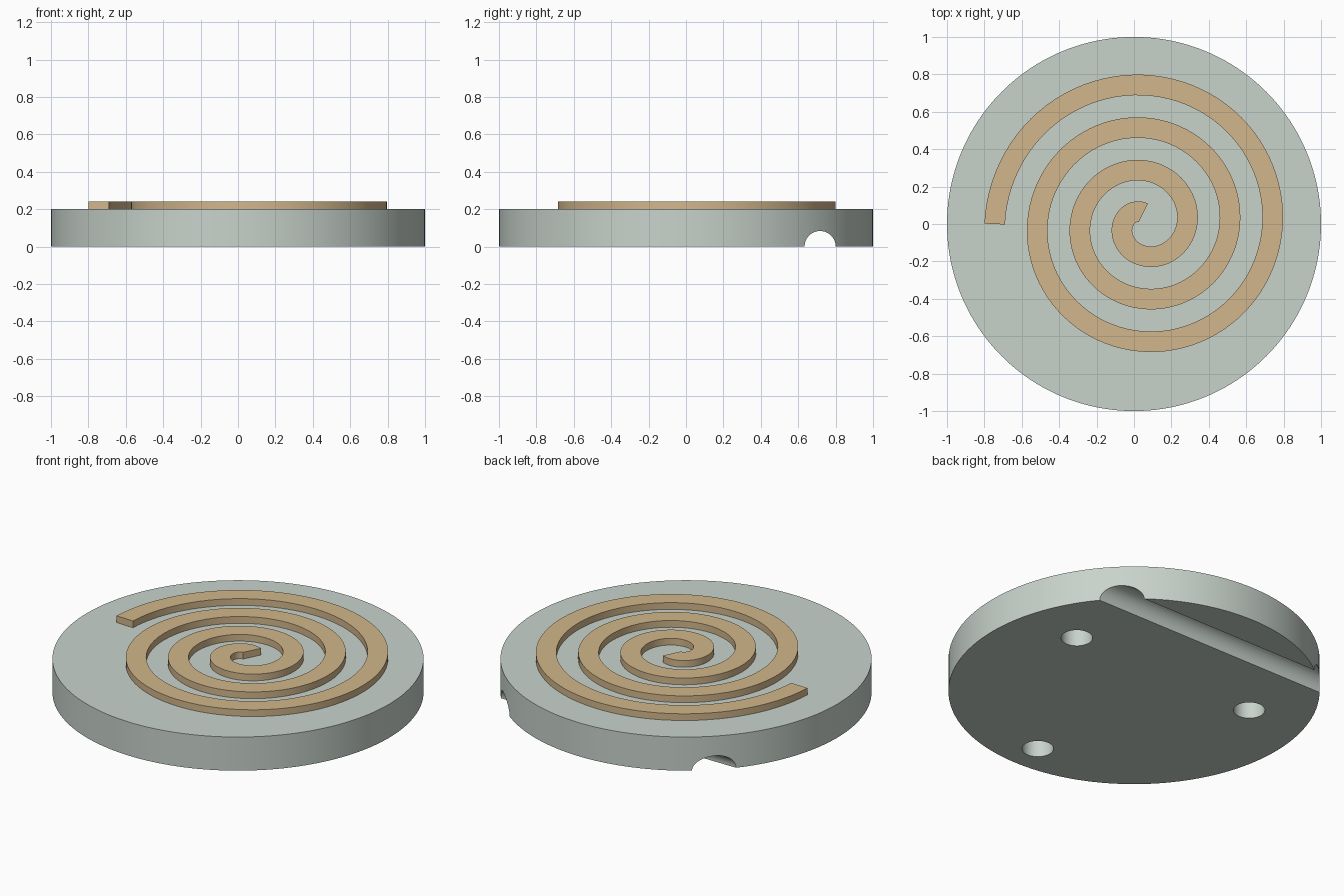
import bpy, bmesh, math
from mathutils import Vector

if "Cube" in bpy.data.objects:
    bpy.data.objects.remove(bpy.data.objects["Cube"])


def material(name, rgb):
    m = bpy.data.materials.new(name)
    m.diffuse_color = (*rgb, 1.0)
    m.use_nodes = True
    m.node_tree.nodes["Principled BSDF"].inputs["Base Color"].default_value = m.diffuse_color
    return m


def cylinder(name, radius, depth, location, segments, rotation=(0, 0, 0)):
    bpy.ops.mesh.primitive_cylinder_add(vertices=segments, radius=radius, depth=depth,
                                        location=location, rotation=rotation)
    obj = bpy.context.object
    obj.name = name
    return obj


def cut(target, cutter):
    mod = target.modifiers.new("cut", 'BOOLEAN')
    mod.operation, mod.solver, mod.object = 'DIFFERENCE', 'EXACT', cutter
    bpy.context.view_layer.objects.active = target
    bpy.ops.object.modifier_apply(modifier=mod.name)
    bpy.data.objects.remove(cutter, do_unlink=True)


def finish(obj):
    bpy.ops.object.select_all(action='DESELECT')
    obj.select_set(True)
    bpy.context.view_layer.objects.active = obj
    bpy.ops.object.shade_smooth_by_angle(angle=math.radians(30))


stone = material("pale grey green", (0.58, 0.65, 0.60))
wood = material("light tan", (0.645, 0.47, 0.26))

# Round base plate
THICK = 0.2
base = cylinder("base_plate", 1.0, THICK, (0, 0, THICK / 2), 160)
base.data.materials.append(stone)

# Half-round channel across the underside
cut(base, cylinder("channel_cutter", 0.083, 3, (0, 0.717, 0), 64, (0, math.pi / 2, 0)))

# Three blind holes in the underside, evenly spaced around an offset centre
HOLE_DEPTH = 0.14
for i in range(3):
    a = math.radians(30 + 120 * i)
    cut(base, cylinder("hole_cutter", 0.085, 2 * HOLE_DEPTH,
                       (0.7 * math.cos(a), -0.107 + 0.7 * math.sin(a), 0), 40))
finish(base)

# Raised spiral band: constant width around an evenly growing centre line
START, END, STEPS = 1.65, 7 * math.pi, 300
GROWTH, HALF, RISE = 0.8 / END, 0.055, 0.04
bm = bmesh.new()
rows = []
for i in range(STEPS + 1):
    t = START + (END - START) * i / STEPS
    radial = Vector((math.cos(t), math.sin(t), 0))
    around = Vector((-math.sin(t), math.cos(t), 0))
    normal = (t * radial - around).normalized()
    p = Vector((0.055, 0, THICK)) + GROWTH * t * radial
    rows.append([bm.verts.new(p + normal * HALF * s) for s in (-1, 1)])
faces = [bm.faces.new((a[0], a[1], b[1], b[0])) for a, b in zip(rows, rows[1:])]
top = bmesh.ops.extrude_face_region(bm, geom=faces, use_keep_orig=True)["geom"]
bmesh.ops.translate(bm, vec=(0, 0, RISE), verts=[g for g in top if isinstance(g, bmesh.types.BMVert)])
bmesh.ops.recalc_face_normals(bm, faces=bm.faces)
mesh = bpy.data.meshes.new("spiral_band")
bm.to_mesh(mesh)
bm.free()
spiral = bpy.data.objects.new("spiral_band", mesh)
bpy.context.collection.objects.link(spiral)
mesh.materials.append(wood)
finish(spiral)
